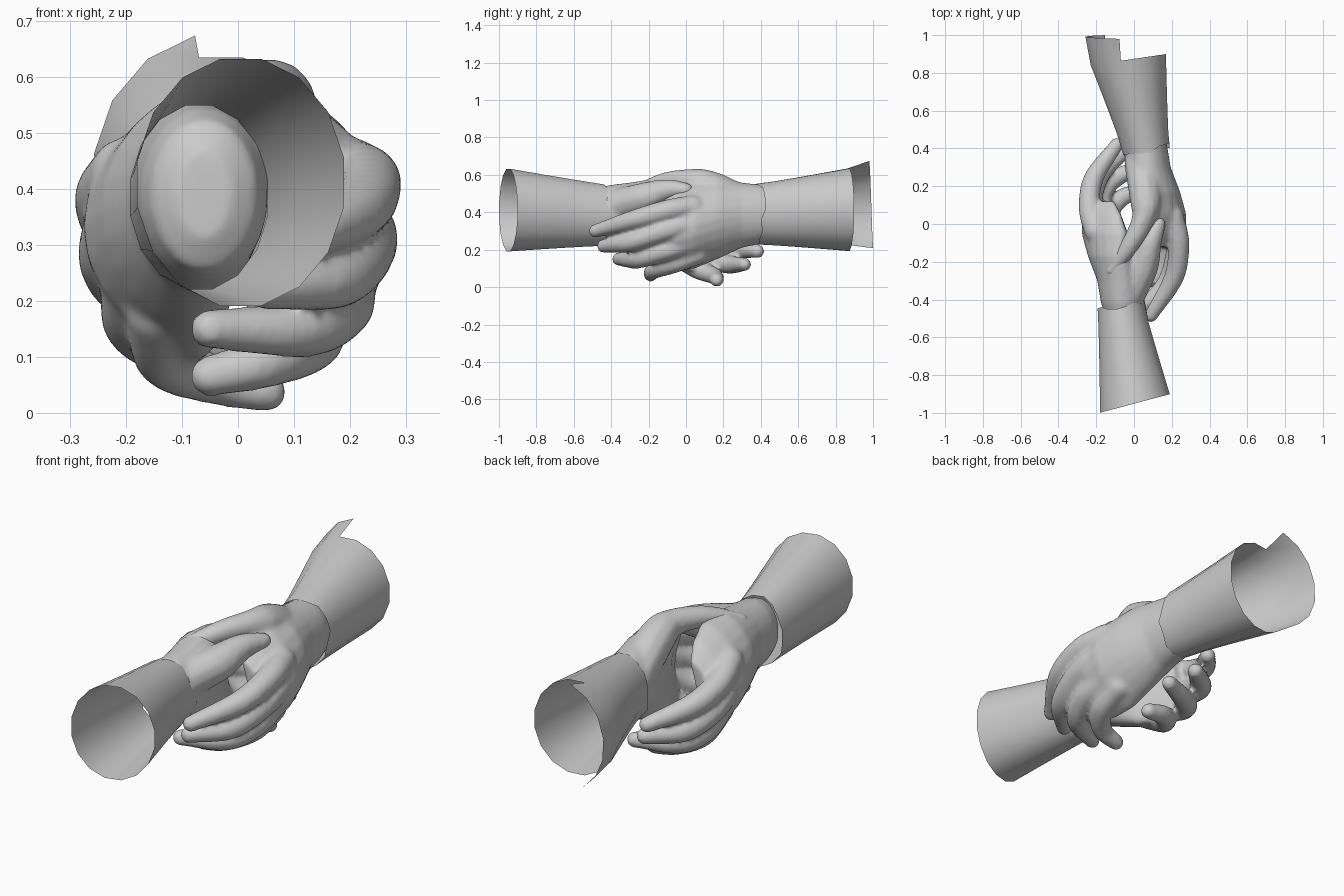
import bpy, bmesh, math, random
from mathutils import Vector, Matrix

if "Cube" in bpy.data.objects:
    bpy.data.objects.remove(bpy.data.objects["Cube"])

random.seed(4)


def finish(name, bm):
    bmesh.ops.recalc_face_normals(bm, faces=bm.faces)
    for f in bm.faces:
        f.smooth = True
    me = bpy.data.meshes.new(name)
    bm.to_mesh(me)
    bm.free()
    ob = bpy.data.objects.new(name, me)
    bpy.context.collection.objects.link(ob)
    return ob


def loft(bm, rings, cap=False):
    loops = [[bm.verts.new(p) for p in r] for r in rings]
    n = len(loops[0])
    for a, b in zip(loops, loops[1:]):
        for i in range(n):
            j = (i + 1) % n
            bm.faces.new((a[i], a[j], b[j], b[i]))
    if cap:
        bm.faces.new(loops[0])
        bm.faces.new(loops[-1])
    return loops


def catmull(pts, steps=12):
    p = [Vector(q) for q in pts]
    p = [2 * p[0] - p[1]] + p + [2 * p[-1] - p[-2]]
    out = []
    for a, b, c, d in zip(p, p[1:], p[2:], p[3:]):
        for s in range(steps):
            t = s / steps
            out.append(0.5 * (2 * b + (c - a) * t + (2 * a - 5 * b + 4 * c - d) * t * t
                              + (3 * b - a - 3 * c + d) * t ** 3))
    return out + [p[-2]]


# palm sections: y, centre x, centre z, half thickness, half height, bend
PALM = [(.51, .06, .39, .05, .08, 0), (.48, .06, .39, .095, .135, 0),
        (.42, .06, .39, .115, .155, 0), (.30, .075, .385, .12, .175, .01),
        (.17, .12, .365, .125, .215, .05), (.05, .160, .335, .118, .235, .09),
        (-.05, .185, .305, .085, .225, .10), (-.12, .19, .285, .050, .18, .08)]
# finger paths: x, y, z, radius
FINGERS = [
    [(.20, .04, .43, .062), (.235, -.10, .41, .057), (.212, -.28, .36, .052), (.09, -.485, .30, .036)],
    [(.21, .02, .34, .062), (.228, -.12, .30, .057), (.18, -.30, .24, .052), (.05, -.44, .22, .037)],
    [(.18, .02, .24, .062), (.185, -.13, .19, .056), (.12, -.26, .15, .050), (-.05, -.36, .15, .036)],
    [(.14, .06, .18, .060), (.13, -.07, .125, .052), (.05, -.17, .09, .045), (-.05, -.19, .066, .037)]]
THUMB_OVER = [(.04, .32, .44, .090), (.06, .14, .535, .082), (.05, .03, .57, .060),
              (-.02, -.11, .565, .048), (-.115, -.245, .52, .036)]
THUMB_UNDER = [(.02, .36, .44, .085), (-.05, .22, .48, .078), (-.09, .10, .52, .055), (-.13, .0, .52, .038)]


def hand(name, thumb, reach, drop, turn):
    bm = bmesh.new()
    rings = []
    for y, cx, cz, rx, rz, bend in PALM:
        ring = []
        for i in range(24):
            a = i * math.tau / 24
            s = math.sin(a)
            ring.append((cx + rx * math.cos(a) - bend * s * s, y, cz + rz * s))
        rings.append(ring)
    loft(bm, rings, True)
    # fingers and thumb as chains of balls, fused by the remesh
    fingers = [[(x, y * reach if y < 0 else y, z - drop * (k > 0), r)
                for k, (x, y, z, r) in enumerate(f)] for f in FINGERS]
    for path in fingers + [thumb]:
        for q in catmull(path):
            bmesh.ops.create_icosphere(bm, subdivisions=2, radius=q[3] * 1.05,
                                       matrix=Matrix.Translation(q.xyz))
    bm.transform(Matrix.Rotation(turn, 4, 'Z'))
    ob = finish(name, bm)
    m = ob.modifiers.new("fuse", 'REMESH')
    m.mode = 'VOXEL'
    m.voxel_size = 0.010
    m.use_smooth_shade = True
    s = ob.modifiers.new("soften", 'SMOOTH')
    s.factor = 0.5
    s.iterations = 12


hand("back_hand", THUMB_OVER, 1.0, 0.0, 0)
hand("front_hand", THUMB_UNDER, 0.87, 0.028, math.pi)


# sleeves: open flared tubes with a ragged wrist edge
def sleeve(name, wrist, end, tilt, flap=None):
    bm = bmesh.new()
    n, rings = 16, []
    for k in range(6):
        t = k / 5
        c = [a + (b - a) * t for a, b in zip(wrist, end)]
        e = t ** 1.1
        rx, rz = (wrist[i] + (end[i] - wrist[i]) * e for i in (3, 4))
        ring = []
        for i in range(n):
            a = (i + .5) * math.tau / n
            y = c[1] + tilt * t * math.cos(a)
            if k == 0:
                y += random.uniform(-.018, .018) + .03 * math.cos(a)
            ring.append((c[0] + rx * math.cos(a), y, c[2] + rz * math.sin(a)))
        rings.append(ring)
    loops = loft(bm, rings)
    # torn flap on the cuff
    if flap:
        first, last, y, grow = flap
        prev = None
        for i in range(first, last + 1):
            v = loops[-1][i]
            s = (i - first) / (last - first)
            g = grow - .08 * s
            w = bm.verts.new((end[0] + (v.co.x - end[0]) * g, y + .02 * s,
                              end[2] + (v.co.z - end[2]) * g))
            if prev:
                bm.faces.new((prev[0], v, w, prev[1]))
            prev = (v, w)
    finish(name, bm)


sleeve("front_sleeve", (-.07, -.43, .385, .125, .167), (.005, -.95, .412, .188, .225), .05)
sleeve("back_sleeve", (.065, .385, .39, .125, .165), (-.03, .87, .414, .203, .225), .03,
       (4, 10, .98, 1.18))
